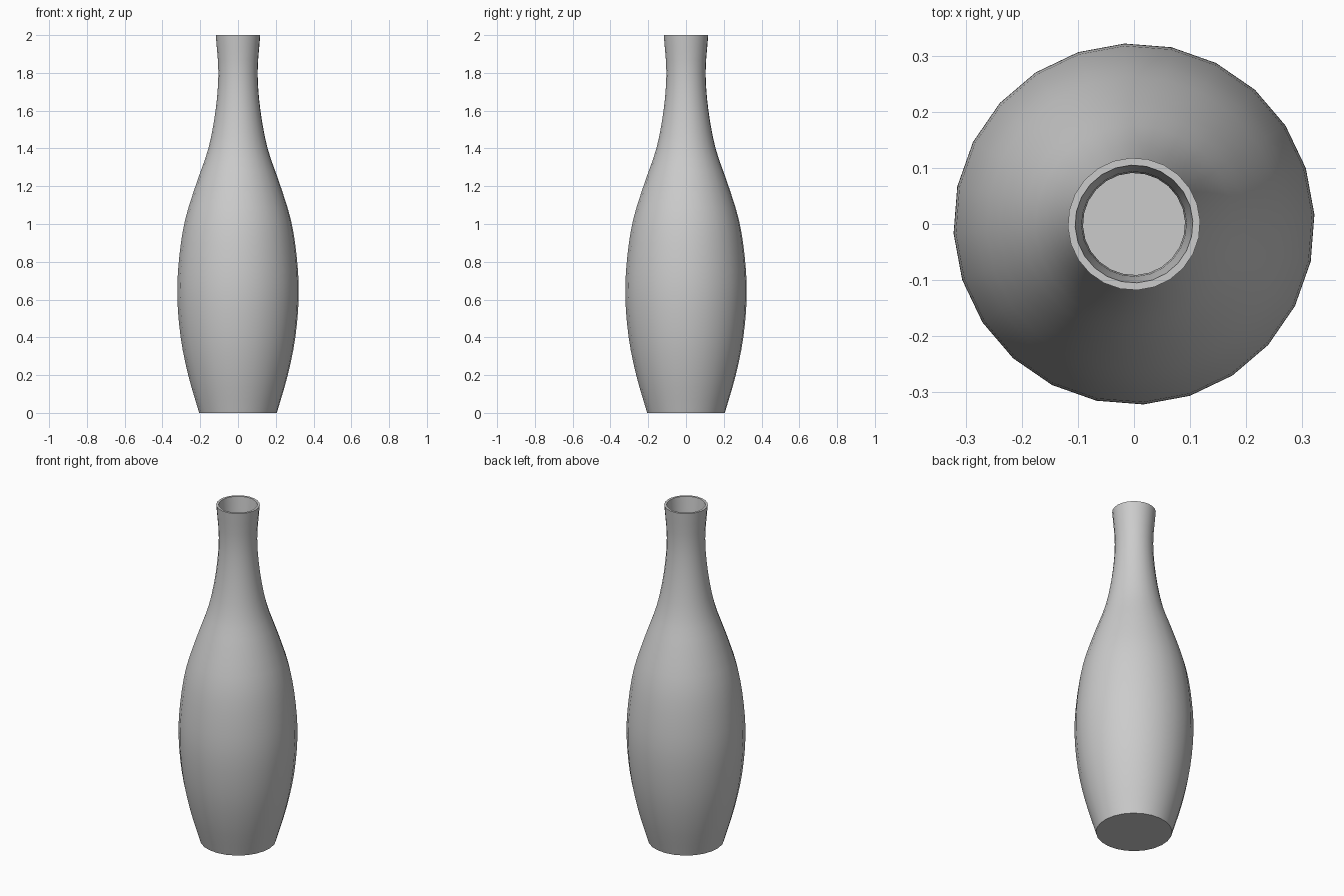
import bpy, bmesh, math
from mathutils import Vector

cube = bpy.data.objects.get("Cube")
if cube:
    bpy.data.objects.remove(cube, do_unlink=True)

SEGMENTS, WALL, TURN = 24, 0.013, math.radians(3)

# Outer silhouette as (radius, height), from foot to lip
OUTLINE = [(0.206, 0), (0.264, 0.2), (0.304, 0.4), (0.322, 0.62), (0.312, 0.82),
           (0.281, 1.02), (0.219, 1.22), (0.157, 1.4), (0.119, 1.6), (0.104, 1.8),
           (0.118, 2.0)]


def smooth_path(points, steps):
    """Catmull-Rom curve through the points."""
    pts = [Vector(p) for p in points]
    pts = [2 * pts[0] - pts[1]] + pts + [2 * pts[-1] - pts[-2]]
    path = []
    for a, b, c, d in zip(pts, pts[1:], pts[2:], pts[3:]):
        for i in range(steps):
            t = i / steps
            path.append(0.5 * (2 * b + (c - a) * t + (2 * a - 5 * b + 4 * c - d) * t ** 2
                               + (3 * b - a - 3 * c + d) * t ** 3))
    return path + [pts[-2]]


def lathe(name, path, material):
    """Revolve a path around z, closing both ends with flat discs."""
    bm = bmesh.new()
    rings = []
    for r, z in path:
        angles = [TURN + math.tau * i / SEGMENTS for i in range(SEGMENTS)]
        rings.append([bm.verts.new((r * math.cos(a), r * math.sin(a), z)) for a in angles])
    for low, high in zip(rings, rings[1:]):
        for i in range(SEGMENTS):
            j = (i + 1) % SEGMENTS
            bm.faces.new((low[i], low[j], high[j], high[i]))
    bm.faces.new(rings[0][::-1])
    bm.faces.new(rings[-1])
    mesh = bpy.data.meshes.new(name)
    bm.to_mesh(mesh)
    bm.free()
    mesh.materials.append(material)
    obj = bpy.data.objects.new(name, mesh)
    bpy.context.collection.objects.link(obj)
    return obj


# Plain grey ceramic
grey = bpy.data.materials.new("grey_ceramic")
grey.use_nodes = True
colour = (0.6, 0.6, 0.6, 1)
grey.diffuse_color = colour
grey.node_tree.nodes["Principled BSDF"].inputs["Base Color"].default_value = colour

# Outer wall up to the lip, then back down the hollow inside to the floor
outer = smooth_path(OUTLINE, 3)
inner = [Vector((p.x - WALL, max(p.y, WALL))) for p in reversed(outer)]
bottle = lathe("bottle", outer + inner, grey)

bpy.ops.object.select_all(action='DESELECT')
bottle.select_set(True)
bpy.context.view_layer.objects.active = bottle
bpy.ops.object.shade_smooth_by_angle(angle=math.radians(35))
